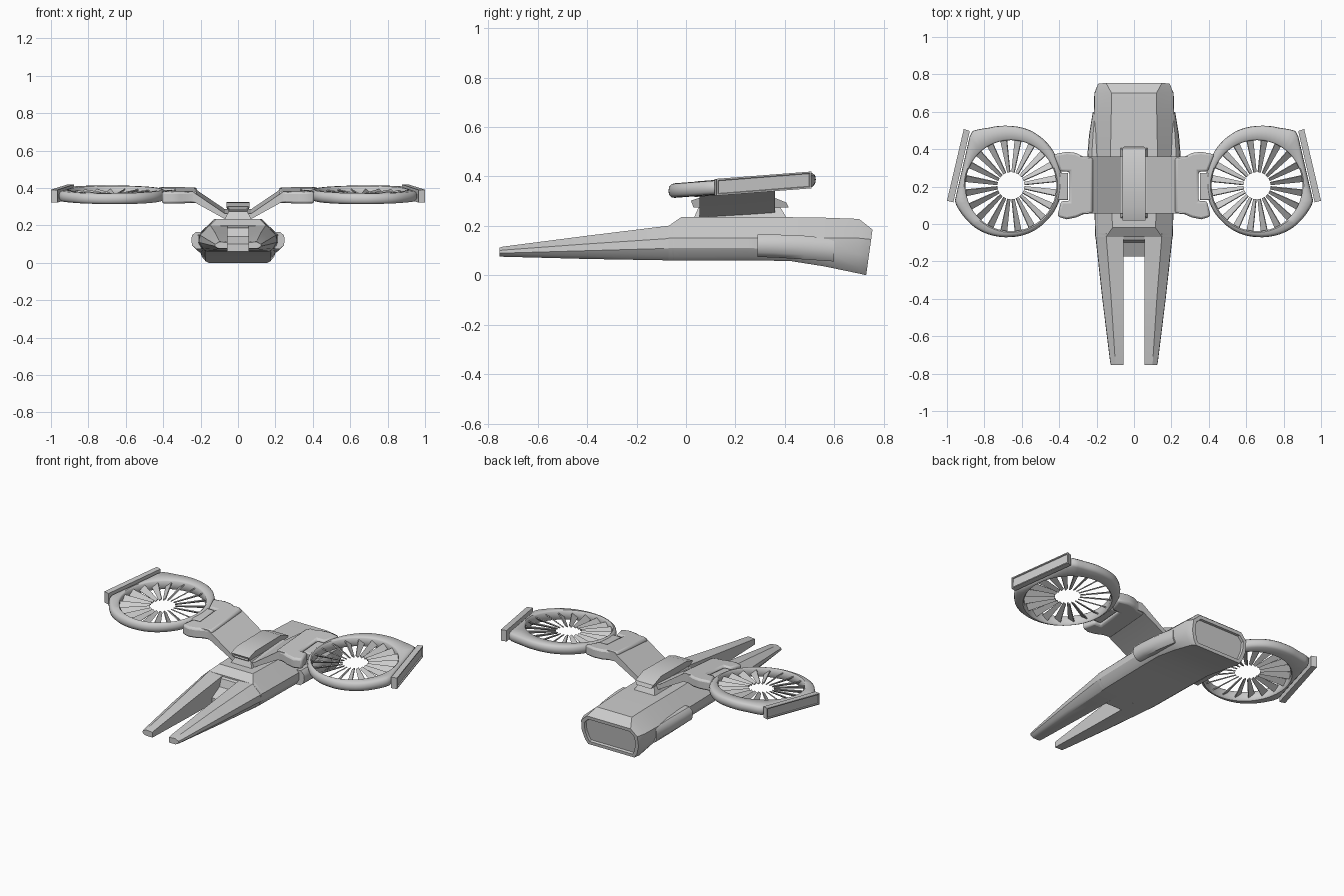
import bpy, bmesh, math
from mathutils import Vector

if "Cube" in bpy.data.objects:
    bpy.data.objects.remove(bpy.data.objects["Cube"])

TILT = 0.077      # wings and fans rise slightly toward the rear
CX, CY, CZ = 0.658, 0.205, 0.363   # fan centre


def tilt(p):
    return (p[0], p[1], p[2] + TILT * (p[1] - 0.21))


def loft(bm, rings, cyclic=False):
    """Skin a list of closed cross-sections; cap the ends unless cyclic."""
    vs = [[bm.verts.new(p) for p in r] for r in rings]
    n = len(vs[0])
    for i in range(len(vs) if cyclic else len(vs) - 1):
        a, b = vs[i], vs[(i + 1) % len(vs)]
        for j in range(n):
            k = (j + 1) % n
            bm.faces.new((a[j], a[k], b[k], b[j]))
    if not cyclic:
        bm.faces.new(vs[0][::-1])
        bm.faces.new(vs[-1])


def finish(name, bm, mirror=True, bevel=0, inset=None, angle=30):
    bmesh.ops.recalc_face_normals(bm, faces=bm.faces)
    if inset:
        d, thick, depth = inset
        bm.normal_update()
        f = max(bm.faces, key=lambda q: q.normal.dot(Vector(d)))
        bmesh.ops.inset_individual(bm, faces=[f], thickness=thick, depth=0)
        bmesh.ops.inset_individual(bm, faces=[f], thickness=0.003, depth=-depth)
    me = bpy.data.meshes.new(name)
    bm.to_mesh(me)
    bm.free()
    ob = bpy.data.objects.new(name, me)
    bpy.context.collection.objects.link(ob)
    bpy.ops.object.select_all(action='DESELECT')
    ob.select_set(True)
    bpy.context.view_layer.objects.active = ob
    bpy.ops.object.shade_smooth_by_angle(angle=math.radians(angle))
    if bevel:
        m = ob.modifiers.new("bevel", 'BEVEL')
        m.width, m.segments, m.limit_method = bevel, 2, 'ANGLE'
    if mirror:
        ob.modifiers.new("mirror", 'MIRROR')
    return ob


def lofted(name, rings, cyclic=False, **kw):
    bm = bmesh.new()
    loft(bm, rings, cyclic)
    return finish(name, bm, **kw)


def half_section(y, zt, wt, zm, wm, zb, lean=0.0):
    """Right-hand hull outline from top to bottom."""
    z2 = zb + (zm - zb) * 0.55
    pts = [(wt, zt), (wm, zm), (wm * 1.01, z2), (wm - 0.08 * wm, zb + 0.18 * (zm - zb)),
           (wm - 0.18 * wm, zb)]
    return [(x, y + lean * (z - zt), z) for x, z in pts]


# Main hull
hull = []
for s in [(-0.07, 0.200, 0.150, 0.150, 0.205, 0.06), (-0.02, 0.235, 0.115, 0.150, 0.207, 0.06),
          (0.25, 0.235, 0.125, 0.150, 0.212, 0.06), (0.42, 0.235, 0.125, 0.150, 0.215, 0.058),
          (0.56, 0.233, 0.122, 0.150, 0.214, 0.036), (0.70, 0.228, 0.120, 0.150, 0.210, 0.007),
          (0.755, 0.185, 0.150, 0.145, 0.192, 0.0, 0.14)]:
    h = half_section(*s)
    hull.append(h + [(-x, y, z) for x, y, z in reversed(h)])
lofted("hull", hull, mirror=False, inset=((0, 1, 0), 0.022, 0.015))

# Twin nose prongs
prongs = []
for s in [(-0.755, 0.112, 0.098, 0.100, 0.122, 0.076), (-0.74, 0.116, 0.100, 0.102, 0.126, 0.075),
          (-0.40, 0.160, 0.122, 0.127, 0.168, 0.066), (-0.05, 0.203, 0.150, 0.150, 0.206, 0.06)]:
    h = half_section(*s)
    prongs.append([(0.056, s[0], s[1] - 0.004)] + h + [(0.056, s[0], s[5])])
lofted("nose_prong", prongs)

# Sloped bridge between the prongs
bridge = [(-0.05, 0.20), (-0.085, 0.185), (-0.10, 0.14), (-0.175, 0.10), (-0.175, 0.061), (-0.05, 0.061)]
lofted("nose_bridge", [[(x, y, z) for y, z in bridge] for x in (-0.06, 0.06)], mirror=False)

# Side pods
pods = []
for y, cx, rx, zt, zb in [(0.29, 0.21, 0.040, 0.165, 0.074), (0.36, 0.21, 0.040, 0.165, 0.072),
                          (0.48, 0.205, 0.035, 0.160, 0.064), (0.60, 0.20, 0.020, 0.148, 0.056)]:
    m, r = (zt + zb) / 2, (zt - zb) / 2
    pods.append([(cx - rx, y, zb), (cx + rx * .3, y, zb), (cx + rx * .85, y, m - r * .6),
                 (cx + rx, y, m), (cx + rx * .9, y, m + r * .6), (cx + rx * .4, y, zt), (cx - rx, y, zt)])
lofted("side_pod", pods, angle=40)

# Pedestal and spine block carrying the wings
def rect(x, y0, y1, z):
    return [(-x, y0, z), (x, y0, z), (x, y1, z), (-x, y1, z)]

lofted("wing_pedestal", [rect(0.075, 0.03, 0.41, 0.228), rect(0.038, 0.06, 0.37, 0.295)], mirror=False)
spine = []
for y, z0, z1 in [(0.02, 0.275, 0.302), (0.08, 0.275, 0.322), (0.33, 0.275, 0.325), (0.405, 0.275, 0.295)]:
    spine.append([(-0.05, y + 0.01, z0), (0.05, y + 0.01, z0), (0.062, y, z1), (-0.062, y, z1)])
lofted("wing_spine", spine, mirror=False, inset=((0, -1, 0), 0.006, 0.008))

# Angled inner wing
inner = [(0.03, 0.238), (0.065, 0.243), (0.235, 0.337), (0.29, 0.337),
         (0.29, 0.392), (0.242, 0.392), (0.07, 0.275), (0.03, 0.275)]
lofted("inner_wing", [[tilt((x, y, z)) for x, z in inner] for y in (0.055, 0.36)])

# Outer wing bracket with a notch for the fan hinge
outline = [(0.22, 0.355), (0.27, 0.36), (0.31, 0.38), (0.36, 0.386), (0.43, 0.372), (0.395, 0.28),
           (0.345, 0.28), (0.345, 0.122), (0.39, 0.122), (0.41, 0.04), (0.36, 0.025),
           (0.31, 0.035), (0.27, 0.052), (0.22, 0.057)]
lofted("outer_wing", [[tilt((x, y, z)) for x, y in outline] for z in (0.33, 0.393)], bevel=0.012)

# Fan hinge block
hinge = [(0.352, 0.128), (0.41, 0.128), (0.41, 0.274), (0.352, 0.274)]
lofted("fan_hinge", [[tilt((x, y, z)) for x, y in hinge] for z in (0.34, 0.386)], bevel=0.006)

# Fan shroud: circular bore, outline swelling out to the tip plate
CTRL = [(53, 0.361), (68, 0.332), (88, 0.320), (108, 0.314), (130, 0.300), (150, 0.285), (180, 0.272),
        (225, 0.268), (270, 0.275), (290, 0.284), (310, 0.295), (328, 0.302), (344, 0.313)]


def outer_radius(a):
    if a <= 53 or a >= 344:
        return 0.274 / math.cos(math.radians(a - 13))
    for (a0, r0), (a1, r1) in zip(CTRL, CTRL[1:]):
        if a0 <= a <= a1:
            return r0 + (r1 - r0) * (a - a0) / (a1 - a0)


shroud = []
for i in range(72):
    a = i * 5
    ro, c, s = outer_radius(a), math.cos(math.radians(a)), math.sin(math.radians(a))
    sec = [(0.243, 0.022), (0.250, 0.029), (ro - 0.014, 0.027), (ro - 0.003, 0.017), (ro, 0.0),
           (ro - 0.003, -0.017), (ro - 0.014, -0.028), (0.250, -0.030), (0.243, -0.022)]
    shroud.append([tilt((CX + r * c, CY + r * s, CZ + z)) for r, z in sec])
lofted("fan_shroud", shroud, cyclic=True, angle=50)

# Pitched fan blades around an open centre
bm = bmesh.new()
pitch = math.radians(38)
for i in range(20):
    t = 2 * math.pi * (i + 0.5) / 20
    rad, tan, up = Vector((math.cos(t), math.sin(t), 0)), Vector((-math.sin(t), math.cos(t), 0)), Vector((0, 0, 1))
    chord = tan * math.cos(pitch) + up * math.sin(pitch)
    nrm = up * math.cos(pitch) - tan * math.sin(pitch)
    ends = []
    for r, w in ((0.072, 0.009), (0.252, 0.022)):
        o = Vector((CX, CY, CZ)) + rad * r
        ends.append([tilt(o + chord * u * w + nrm * v * 0.003) for u, v in ((-1, -1), (1, -1), (1, 1), (-1, 1))])
    loft(bm, ends)
finish("fan_blades", bm)

# Tip plate with a recessed outer face
plate = [(0.878, 0.497), (0.910, 0.508), (1.0, 0.124), (0.966, 0.116)]
lofted("tip_plate", [[tilt((x, y, z)) for x, y in plate] for z in (CZ - 0.034, CZ + 0.034)],
       inset=((0.97, 0.22, 0), 0.009, 0.006))
